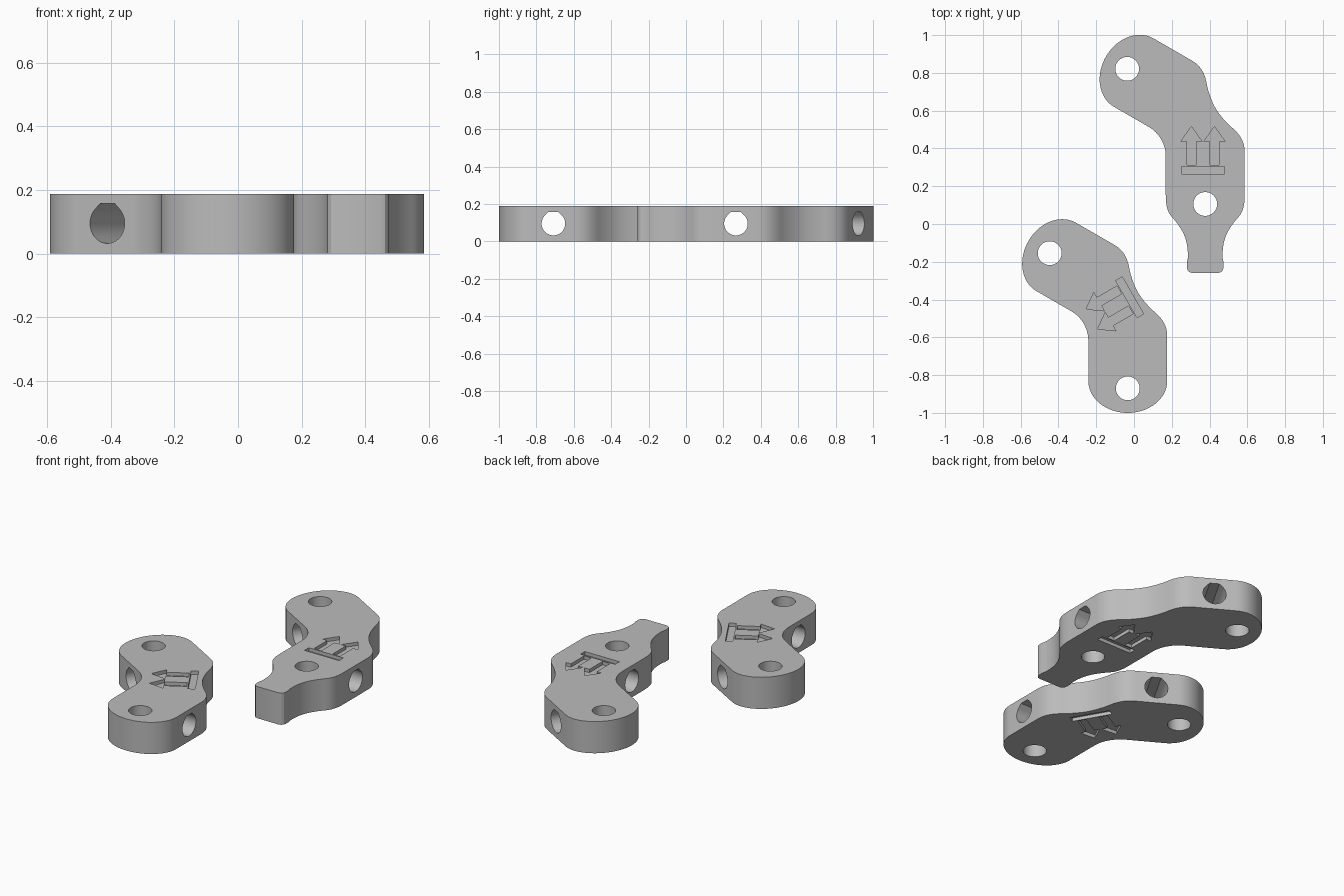
import bpy, bmesh, math
from mathutils import Matrix, Vector
from mathutils.geometry import interpolate_bezier

if "Cube" in bpy.data.objects:
    bpy.data.objects.remove(bpy.data.objects["Cube"])

HEIGHT = 0.188      # plate thickness
HALF = 0.209        # half width of each arm
ARM = 0.477         # elbow to pin hole
SIDE = 0.316        # elbow to cross hole
CAP_Y, CAP_DEPTH = 0.437, 0.17
HOLE_R = 0.063
ENGRAVE = 0.02

grey = bpy.data.materials.new("plain grey")
grey.use_nodes = True
grey.diffuse_color = (0.5, 0.5, 0.5, 1)
grey.node_tree.nodes["Principled BSDF"].inputs["Base Color"].default_value = (0.5, 0.5, 0.5, 1)


def bezier(a, b, c, d, n=12):
    pts = interpolate_bezier(*(Vector((*p, 0)) for p in (a, b, c, d)), n)
    return [(p.x, p.y) for p in pts]


def mirror(p):
    """Reflect across the elbow's 30 degree bisector."""
    c, s = math.cos(math.pi / 3), math.sin(math.pi / 3)
    return (c * p[0] + s * p[1], s * p[0] - c * p[1])


def round_end():
    return [(HALF * math.cos(t), -CAP_Y - CAP_DEPTH * math.sin(t))
            for t in (math.pi * i / 36 for i in range(37))]


def tail_end():
    """Shoulder, narrow neck and small foot."""
    right = bezier((HALF, -0.427), (HALF, -0.52), (0.185, -0.535), (0.16, -0.565))
    right += bezier((0.16, -0.565), (0.115, -0.62), (0.092, -0.67), (0.092, -0.745))[1:]
    right += [(0.092, -0.765), (0.097, -0.785), (0.097, -0.812),
              (0.094, -0.826), (0.085, -0.837), (0.071, -0.842)]
    return right + [(-x, y) for x, y in reversed(right)]


def half_outline(end):
    """Outer waist, down the arm, round its end, up to the inner elbow."""
    pts = bezier((0.054, 0.031), (0.074, -0.004), (0.112, -0.047), (0.14, -0.071))
    pts += bezier((0.14, -0.071), (0.175, -0.1), (HALF, -0.14), (HALF, -0.2))[1:]
    pts += end
    r = 0.18
    cx, cy = -HALF - r, -(HALF + r) * math.tan(math.pi / 6)
    return pts + [(cx + r * math.cos(t), cy + r * math.sin(t))
                  for t in (math.radians(3 * i) for i in range(11))]


def prism(bm, pts, z0, z1, matrix=Matrix()):
    low, high = ([bm.verts.new(matrix @ Vector((x, y, z))) for x, y in pts] for z in (z0, z1))
    bm.faces.new(low)
    bm.faces.new(high)
    for i in range(len(pts)):
        j = (i + 1) % len(pts)
        bm.faces.new((low[i], low[j], high[j], high[i]))


def make_object(name, bm, corner):
    bmesh.ops.recalc_face_normals(bm, faces=bm.faces)
    mesh = bpy.data.meshes.new(name)
    bm.to_mesh(mesh)
    bm.free()
    mesh.materials.append(grey)
    obj = bpy.data.objects.new(name, mesh)
    obj.location = (*corner, 0)
    bpy.context.collection.objects.link(obj)
    return obj


def add_holes(bm):
    circle = [(HOLE_R * math.cos(t), HOLE_R * math.sin(t))
              for t in (math.tau * i / 48 for i in range(48))]
    # Cross holes have a flat-topped teardrop section
    flat = HOLE_R * math.tan(math.pi / 8)
    drop = [p for p in circle if p[1] < 0.72 * HOLE_R]
    drop = [(flat, HOLE_R), (-flat, HOLE_R)] + sorted(
        drop, key=lambda p: (math.atan2(p[1], p[0]) - 3 * math.pi / 4 + 1e-4) % math.tau)
    for place, turn in ((lambda p: p, 90), (mirror, 150)):
        pin = Matrix.Translation((*place((0, -ARM)), 0))
        prism(bm, circle, -0.1, HEIGHT + 0.1, pin)
        cross = Matrix.Translation((*place((0, -SIDE)), 0.095))
        cross = cross @ Matrix.Rotation(math.radians(turn), 4, 'Z') @ Matrix.Rotation(math.pi / 2, 4, 'X')
        prism(bm, drop, -0.3, 0.3, cross)


def add_arrows(bm, centre, turn):
    """Bar with two arrows, engraved on top and underside."""
    m = Matrix.Translation((*centre, 0)) @ Matrix.Rotation(math.radians(turn), 4, 'Z')
    for z0, z1 in ((HEIGHT - ENGRAVE, HEIGHT + 0.05), (-0.05, ENGRAVE)):
        prism(bm, [(-0.113, -0.02), (0.113, -0.02), (0.113, 0.02), (-0.113, 0.02)], z0, z1, m)
        for x in (-0.061, 0.061):
            side = [(0.024, 0.028), (0.024, 0.152), (0.056, 0.152)]
            arrow = side + [(0, 0.231)] + [(-a, b) for a, b in reversed(side)]
            prism(bm, [(x + a, b) for a, b in arrow], z0, z1, m)


def make_link(name, end, corner, arrow_centre, arrow_turn):
    lower = half_outline(end)
    upper = [mirror(p) for p in reversed(half_outline(round_end()))]
    bm = bmesh.new()
    prism(bm, lower + upper[1:-1], 0, HEIGHT)
    link = make_object(name, bm, corner)

    bm = bmesh.new()
    add_holes(bm)
    add_arrows(bm, arrow_centre, arrow_turn)
    cutter = make_object(name + "_cutter", bm, corner)
    cutter.hide_render = True

    cut = link.modifiers.new("holes and engraving", 'BOOLEAN')
    cut.operation = 'DIFFERENCE'
    cut.solver = 'EXACT'
    cut.object = cutter
    bpy.ops.object.select_all(action='DESELECT')
    link.select_set(True)
    bpy.context.view_layer.objects.active = link
    bpy.ops.object.modifier_apply(modifier=cut.name)
    bpy.data.objects.remove(cutter)
    bpy.ops.object.shade_smooth_by_angle(angle=math.radians(25))


make_link("elbow_link", round_end(), (-0.033, -0.393), (0.01, 0.005), 120)
make_link("elbow_link_with_tail", tail_end(), (0.377, 0.583), (-0.012, -0.298), 0)
